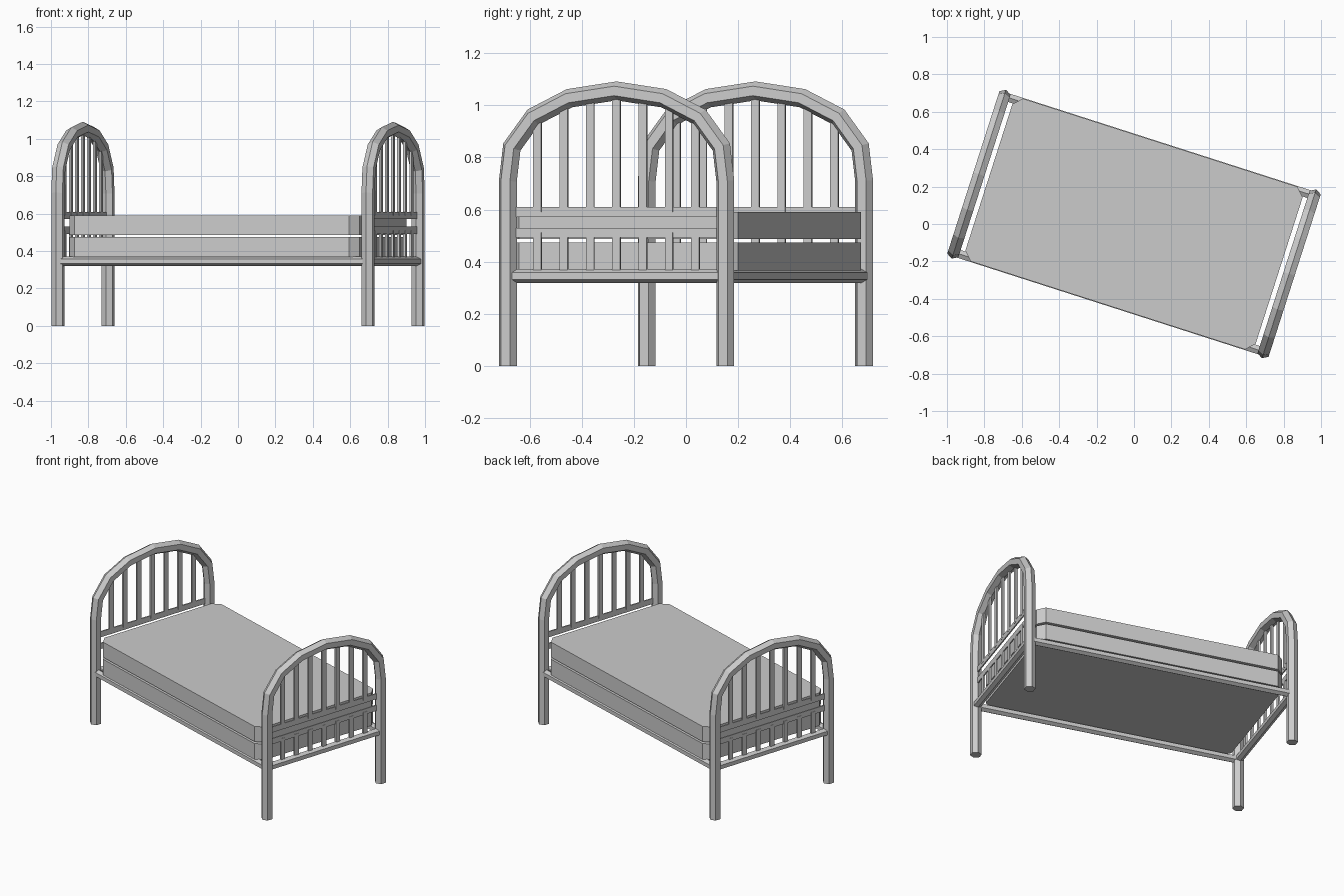
import bpy, bmesh, math
from mathutils import Vector, Matrix

cube = bpy.data.objects.get("Cube")
if cube:
    bpy.data.objects.remove(cube, do_unlink=True)

TURN = Matrix.Rotation(math.radians(-17.8), 4, 'Z')   # bed stands turned on the floor
END_X, LEG_Y = 0.871, 0.438
RAIL_Z, UPPER_Z, LOWER_Z = 0.345, 0.59, 0.511

grey = bpy.data.materials.new("plain_grey")
grey.use_nodes = True
grey.diffuse_color = (0.6, 0.6, 0.6, 1)
grey.node_tree.nodes["Principled BSDF"].inputs["Base Color"].default_value = (0.6, 0.6, 0.6, 1)


def finish(name, bm):
    bmesh.ops.recalc_face_normals(bm, faces=bm.faces)
    mesh = bpy.data.meshes.new(name)
    bm.to_mesh(mesh)
    bm.free()
    mesh.materials.append(grey)
    ob = bpy.data.objects.new(name, mesh)
    ob.matrix_world = TURN
    bpy.context.collection.objects.link(ob)


def tube(name, path, radius, side):
    """Six-sided mitred tube; 'side' is the normal of the plane the path lies in."""
    bm = bmesh.new()
    path = [Vector(p) for p in path]
    side = Vector(side)
    rings = []
    for i, p in enumerate(path):
        a = (p - path[max(i - 1, 0)]).normalized()
        b = (path[min(i + 1, len(path) - 1)] - p).normalized()
        tangent = (a + b).normalized()
        stretch = 1 / max(tangent.dot(b if b.length else a), 0.5)
        out = tangent.cross(side) * stretch
        rings.append([bm.verts.new(p + radius * (out * math.cos(k * math.pi / 3)
                                                 + side * math.sin(k * math.pi / 3)))
                      for k in range(6)])
    for r, s in zip(rings, rings[1:]):
        for k in range(6):
            bm.faces.new((r[k], r[k - 1], s[k - 1], s[k]))
    bm.faces.new(rings[0])
    bm.faces.new(rings[-1])
    finish(name, bm)


def box(bm, centre, size):
    bmesh.ops.create_cube(bm, size=1, matrix=Matrix.Translation(centre) @ Matrix.Diagonal((*size, 1)))


def slab(name, z0, z1, hx=0.815, hy=0.457, cut=0.045):
    """Block with chamfered upright corners."""
    bm = bmesh.new()
    box(bm, (0, 0, (z0 + z1) / 2), (2 * hx, 2 * hy, z1 - z0))
    upright = [e for e in bm.edges if abs(e.verts[0].co.z - e.verts[1].co.z) > 0.01]
    bmesh.ops.bevel(bm, geom=upright, offset=cut, segments=1, affect='EDGES')
    finish(name, bm)


# Half arch from the leg up to the crown, then mirrored
half = [(LEG_Y, 0), (LEG_Y, 0.71), (0.422, 0.84), (0.335, 0.955), (0.19, 1.027)]
arch = [(-y, z) for y, z in half] + [(0, 1.055)] + [(y, z) for y, z in reversed(half)]


def arch_height(y):
    for (y0, z0), (y1, z1) in zip(arch, arch[1:]):
        if y0 < y <= y1:
            return z0 + (z1 - z0) * (y - y0) / (y1 - y0)
    return 1.055


for end, x in (("headboard", -END_X), ("footboard", END_X)):
    tube(end + "_arch_and_legs", [(x, y, z) for y, z in arch], 0.036, (1, 0, 0))
    tube(end + "_base_rail", [(x, -LEG_Y, RAIL_Z), (x, LEG_Y, RAIL_Z)], 0.026, (1, 0, 0))
    # Flat cross rails
    bm = bmesh.new()
    for z in (UPPER_Z, LOWER_Z):
        box(bm, (x, 0, z), (0.008, 2 * LEG_Y, 0.038))
    finish(end + "_cross_rails", bm)
    # Flat upright slats above and below the cross rails
    bm = bmesh.new()
    for i in range(-3, 4):
        y = i * 0.106
        for z0, z1 in ((RAIL_Z, LOWER_Z), (UPPER_Z, arch_height(y))):
            box(bm, (x, y, (z0 + z1) / 2), (0.012, 0.032, z1 - z0))
    finish(end + "_slats", bm)

# Side rails between the ends
for name, y in (("left_side_rail", LEG_Y), ("right_side_rail", -LEG_Y)):
    tube(name, [(-END_X, y, RAIL_Z), (END_X, y, RAIL_Z)], 0.026, (0, 1, 0))

# Base and mattress
slab("bed_base", 0.367, 0.474)
slab("mattress", 0.487, 0.59)
